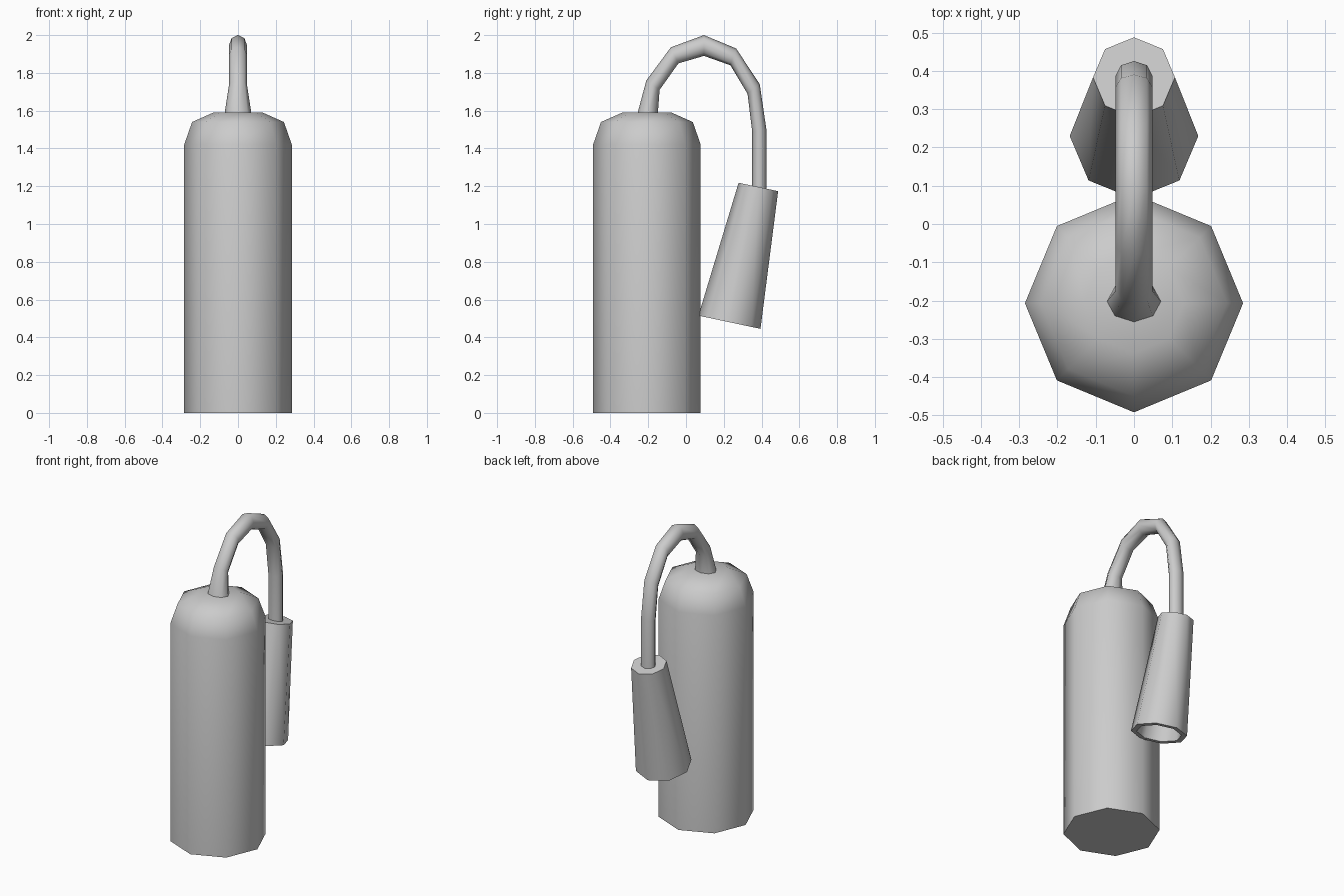
import bpy, bmesh
from math import sin, cos, radians, pi

if "Cube" in bpy.data.objects:
    bpy.data.objects.remove(bpy.data.objects["Cube"])

SIDES = 8


def loft(name, rings):
    """Skin octagonal rings: (y, z, half width in x, half width in yz plane, tilt in degrees)."""
    bm = bmesh.new()
    loops = []
    for y, z, rx, rp, tilt in rings:
        t = radians(tilt)
        loop = []
        for i in range(SIDES):
            a = 2 * pi * i / SIDES
            d = rp * sin(a)
            loop.append(bm.verts.new((rx * cos(a), y + d * cos(t), z + d * sin(t))))
        loops.append(loop)
    for a, b in zip(loops, loops[1:]):
        for i in range(SIDES):
            j = (i + 1) % SIDES
            bm.faces.new((a[i], a[j], b[j], b[i]))
    bm.faces.new(loops[0][::-1])
    bm.faces.new(loops[-1])
    bmesh.ops.recalc_face_normals(bm, faces=bm.faces)
    mesh = bpy.data.meshes.new(name)
    bm.to_mesh(mesh)
    bm.free()
    obj = bpy.data.objects.new(name, mesh)
    bpy.context.collection.objects.link(obj)
    bpy.ops.object.select_all(action='DESELECT')
    obj.select_set(True)
    bpy.context.view_layer.objects.active = obj
    bpy.ops.object.shade_smooth_by_angle(angle=radians(60))
    return obj


# Tank with rounded shoulder
profile = [(0.285, 0), (0.285, 1.42), (0.243, 1.54), (0.13, 1.59)]
loft("tank", [(-0.207, z, r, r, 0) for r, z in profile])

# Bent hose, flared where it meets the tank
loft("hose", [
    (-0.203, 1.585, 0.071, 0.054, 0),
    (-0.175, 1.735, 0.048, 0.043, -35),
    (-0.060, 1.893, 0.048, 0.047, -65),
    (0.095, 1.945, 0.048, 0.055, -90),
    (0.250, 1.885, 0.048, 0.047, -109),
    (0.358, 1.715, 0.048, 0.041, -142),
    (0.388, 1.495, 0.048, 0.038, -172),
    (0.388, 1.185, 0.048, 0.038, -180),
])

# Tilted horn nozzle, hollowed from its open lower end
top, bottom = (0.383, 1.196), (0.230, 0.480)


def horn_ring(f, r):
    return (top[0] + f * (bottom[0] - top[0]), top[1] + f * (bottom[1] - top[1]), r, r, -12)


loft("horn", [
    horn_ring(0, 0.107),
    horn_ring(1, 0.168),
    horn_ring(1, 0.135),
    horn_ring(0.4, 0.100),
])
